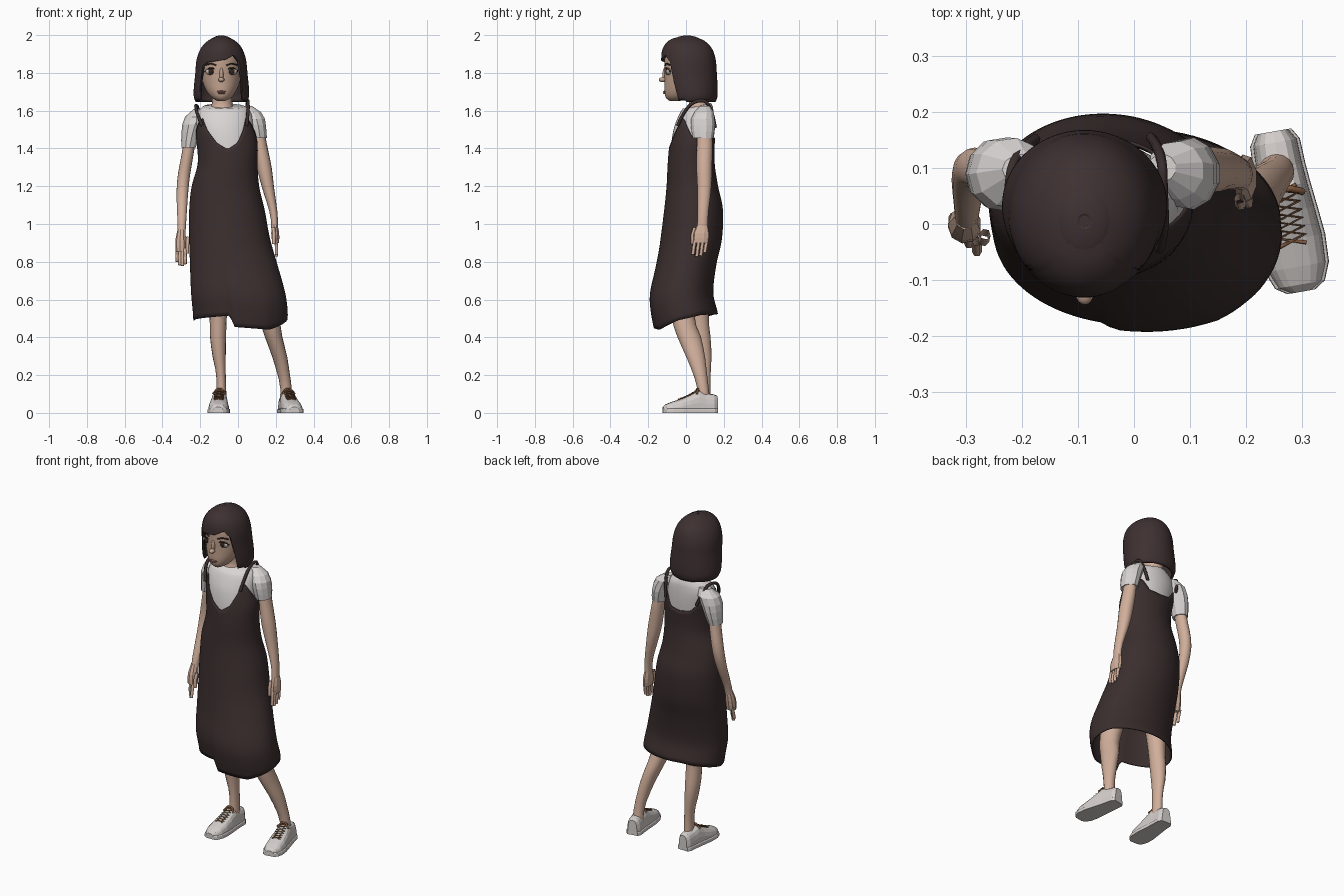
import bpy, math
from mathutils import Matrix, Vector

cube = bpy.data.objects.get("Cube")
if cube:
    bpy.data.objects.remove(cube, do_unlink=True)


def material(name, *rgb):
    m = bpy.data.materials.new(name)
    m.use_nodes = True
    m.diffuse_color = (*rgb, 1)
    m.node_tree.nodes["Principled BSDF"].inputs["Base Color"].default_value = (*rgb, 1)
    return m


HAIR = material("dark brown hair", .048, .03, .031)
DRESS = material("dark brown cloth", .043, .027, .027)
SKIN = material("skin", .64, .43, .33)
FACE = material("face skin", .53, .355, .265)
SHIRT = material("white cloth", .69, .66, .65)
SHOE = material("shoe white", .66, .62, .6)
LACE = material("brown lace", .24, .107, .048)
EYE = material("eye white", .5, .45, .41)
IRIS = material("dark iris", .03, .018, .013)
LIPS = material("lips", .36, .17, .14)


def sample(rows, z):
    """Smooth interpolation of rows keyed by their first value."""
    z = min(max(z, rows[0][0]), rows[-1][0])
    i = max(k for k in range(len(rows) - 1) if rows[k][0] <= z)
    a, b = rows[i], rows[i + 1]
    p, q = rows[max(i - 1, 0)], rows[min(i + 2, len(rows) - 1)]
    h = b[0] - a[0]
    t = (z - a[0]) / h
    out = []
    for k in range(1, len(a)):
        m0 = (b[k] - p[k]) / (b[0] - p[0]) * h
        m1 = (q[k] - a[k]) / (q[0] - a[0]) * h
        out.append((2*t**3 - 3*t*t + 1) * a[k] + (t**3 - 2*t*t + t) * m0
                   + (3*t*t - 2*t**3) * b[k] + (t**3 - t*t) * m1)
    return out


def lerp_keys(keys, v):
    for (a, x), (b, y) in zip(keys, keys[1:]):
        if v <= b:
            return x + (y - x) * max(0, v - a) / (b - a)
    return keys[-1][1]


def finish(name, verts, faces, mat, smooth=True):
    me = bpy.data.meshes.new(name)
    me.from_pydata(verts, [], faces)
    me.materials.append(mat)
    ob = bpy.data.objects.new(name, me)
    bpy.context.collection.objects.link(ob)
    if smooth:
        bpy.ops.object.select_all(action='DESELECT')
        bpy.context.view_layer.objects.active = ob
        ob.select_set(True)
        bpy.ops.object.shade_smooth_by_angle(angle=math.radians(50))
    return ob


def grid_faces(rings, cols, cap):
    faces = [(i*cols + j, i*cols + (j+1) % cols, (i+1)*cols + (j+1) % cols, (i+1)*cols + j)
             for i in range(rings - 1) for j in range(cols)]
    if cap:
        faces += [tuple(reversed(range(cols))), tuple(range((rings-1)*cols, rings*cols))]
    return faces


def shell(name, rows, mat, cols=16, steps=12, bottom=None, top=None, scale=None,
          smooth=True, thick=0):
    """Loft of ellipses; rows are (z, x min, x max, y min, y max)."""
    verts = []
    for i in range(steps + 1):
        for j in range(cols):
            d = 360 * j / cols - 180
            lo = bottom(d) if bottom else rows[0][0]
            hi = top(d) if top else rows[-1][0]
            z = lo + (hi - lo) * i / steps
            x0, x1, y0, y1 = sample(rows, z)
            s = scale(d, z) if scale else 1
            a = math.radians(d)
            verts.append(((x0+x1)/2 + s*(x1-x0)/2*math.cos(a),
                          (y0+y1)/2 + s*(y1-y0)/2*math.sin(a), z))
    ob = finish(name, verts, grid_faces(steps + 1, cols, not thick), mat, smooth)
    if thick:
        ob.modifiers.new("thickness", 'SOLIDIFY').thickness = thick
    return ob


def ball(name, loc, size, mat):
    bpy.ops.mesh.primitive_uv_sphere_add(segments=16, ring_count=10, location=loc)
    ob = bpy.context.object
    ob.name, ob.scale = name, size
    ob.data.materials.append(mat)
    bpy.ops.object.shade_smooth_by_angle()


def cord(name, pts, radius, mat, kind='POLY'):
    cu = bpy.data.curves.new(name, 'CURVE')
    cu.dimensions, cu.bevel_depth, cu.bevel_resolution = '3D', radius, 1
    sp = cu.splines.new('NURBS' if kind == 'NURBS' else 'POLY')
    sp.points.add(len(pts) - 1)
    for p, co in zip(sp.points, pts):
        p.co = (*co, 1)
    if kind == 'NURBS':
        sp.order_u, sp.use_endpoint_u = 3, True
    cu.materials.append(mat)
    bpy.context.collection.objects.link(bpy.data.objects.new(name, cu))


# Dress: body loft with scooped neckline, uneven hem and a front slit
SLIT = -101
dress_rows = [(.44, -.235, .255, -.155, .17), (.52, -.238, .262, -.17, .17),
              (.63, -.248, .25, -.18, .145), (.78, -.254, .21, -.155, .16),
              (.92, -.258, .17, -.135, .19), (1.08, -.258, .14, -.115, .195),
              (1.2, -.245, .112, -.103, .17), (1.32, -.213, .103, -.097, .152),
              (1.42, -.218, .104, -.088, .152), (1.5, -.226, .09, -.075, .158),
              (1.6, -.22, .07, -.04, .155)]
hem_keys = [(-180, .49), (SLIT - 1, .515), (SLIT + 4, .455), (-55, .44), (-15, .49),
            (30, .52), (110, .525), (180, .49)]
front_neck = [(0, 1.395), (20, 1.43), (38, 1.5), (50, 1.56), (58, 1.55), (90, 1.46)]
back_neck = [(0, 1.45), (25, 1.46), (45, 1.52), (55, 1.53), (90, 1.46)]


def neckline(d):
    return lerp_keys(front_neck if d < 0 else back_neck, abs(abs(d) - 90))


def skirt_flare(d, z):
    fade = min(max((.87 - z) / .3, 0), 1)
    return 1 + fade * lerp_keys([(SLIT - 1, 0), (SLIT + 2, .07), (-60, .12), (0, 0), (180, 0)], d)


shell("dress", dress_rows, DRESS, 90, 40, lambda d: lerp_keys(hem_keys, d), neckline,
      skirt_flare, thick=.006)
cord("right_strap", [(-.19, -.045, 1.52), (-.218, -.01, 1.585), (-.226, .05, 1.63),
                     (-.215, .125, 1.625), (-.175, .152, 1.51)], .009, DRESS, 'NURBS')
cord("left_strap", [(.045, -.045, 1.52), (.055, -.01, 1.6), (.052, .05, 1.655),
                    (.05, .13, 1.65), (.03, .155, 1.51)], .009, DRESS, 'NURBS')

# Shirt body and sleeves
shell("shirt_body", [(1.3, -.2, .09, -.08, .14), (1.4, -.208, .093, -.08, .142),
                     (1.5, -.217, .082, -.066, .148), (1.56, -.225, .078, -.045, .148),
                     (1.6, -.21, .065, -.025, .145), (1.63, -.175, .025, -.002, .14),
                     (1.64, -.15, -.01, .01, .132)], SHIRT, 32, 16,
      top=lambda d: 1.625 + .015 * math.sin(math.radians(d)))
shell("right_sleeve", [(1.405, -.3, -.222, .04, .135), (1.47, -.3, -.2, .03, .15),
                       (1.54, -.292, -.17, .022, .155), (1.58, -.272, -.15, .035, .15),
                       (1.608, -.235, -.16, .07, .125)], SHIRT, 11, 5, smooth=False)
shell("left_sleeve", [(1.455, .065, .155, .035, .145), (1.52, .05, .15, .025, .155),
                      (1.57, .03, .14, .03, .15), (1.6, .02, .115, .05, .145),
                      (1.625, .025, .075, .075, .125)], SHIRT, 11, 5, smooth=False)

# Arms and legs
shell("right_arm", [(.95, -.32, -.278, -.012, .033), (1.0, -.32, -.275, 0, .045),
                    (1.15, -.325, -.265, .05, .11), (1.25, -.32, -.255, .065, .135),
                    (1.4, -.293, -.23, .055, .13), (1.5, -.28, -.215, .055, .125)], SKIN)
shell("left_arm", [(.98, .176, .212, .058, .115), (1.05, .17, .21, .062, .118),
                   (1.2, .125, .19, .06, .135), (1.3, .1, .178, .055, .138),
                   (1.45, .08, .148, .058, .14), (1.52, .075, .14, .06, .13)], SKIN)
shell("right_leg", [(.06, -.115, -.06, .06, .13), (.2, -.115, -.065, .06, .13),
                    (.3, -.135, -.065, .045, .135), (.4, -.148, -.063, .03, .13),
                    (.5, -.15, -.06, .02, .12), (.75, -.18, -.04, -.02, .13)], SKIN)
shell("left_leg", [(.06, .22, .285, .065, .13), (.13, .225, .285, .06, .12),
                   (.2, .21, .275, .04, .112), (.3, .18, .26, 0, .1),
                   (.4, .143, .235, -.045, .08), (.5, .11, .22, -.075, .045),
                   (.75, .03, .17, -.1, .06)], SKIN)

# Hands: palm, four fingers and thumb
shell("right_palm", [(.855, -.33, -.272, -.035, .02), (.91, -.332, -.272, -.032, .03),
                     (.97, -.32, -.28, -.01, .035)], SKIN, 9, 4, smooth=False)
shell("left_palm", [(.9, .182, .218, .04, .12), (.945, .176, .22, .038, .125),
                    (1.0, .178, .21, .06, .115)], SKIN, 9, 4, smooth=False)
hands = {"right": (Vector((-.322, .012, .87)), Vector((.014, -.014, 0)), (0, -.012), (-.268, -.03)),
         "left": (Vector((.2, .112, .92)), Vector((0, -.021, 0)), (.004, -.008), (.19, .034))}
for side, (start, step, lean, thumb) in hands.items():
    for k in range(4):
        p = start + step * k
        length = (.07, .088, .092, .082)[k]
        cord(f"{side}_finger_{k + 1}", [p, p + Vector((*lean, -length * .55)),
             p + Vector((lean[0], lean[1] * 1.6, -length))], .009, SKIN)
    cord(f"{side}_thumb", [(thumb[0] * .99, thumb[1] + .012, start.z + .06),
                           (*thumb, start.z + .02), (*thumb, start.z - .025)], .01, SKIN)

# Neck and head
shell("neck", [(1.58, -.155, -.015, .0, .13), (1.64, -.138, -.03, .015, .12),
               (1.72, -.14, -.03, .0, .12)], SKIN)
shell("head", [(1.652, -.11, -.066, -.088, -.03), (1.665, -.135, -.04, -.105, .02),
               (1.7, -.165, -.012, -.114, .07), (1.74, -.184, .006, -.114, .11),
               (1.79, -.194, .015, -.114, .135), (1.84, -.195, .015, -.115, .14),
               (1.89, -.188, .008, -.11, .135), (1.95, -.155, -.025, -.07, .1)], FACE, 32, 20)
ball("nose_bridge", (-.088, -.111, 1.79), (.011, .014, .038), FACE)
ball("nose_tip", (-.088, -.124, 1.764), (.016, .02, .013), FACE)
ball("upper_lip", (-.088, -.112, 1.701), (.024, .009, .005), LIPS)
ball("lower_lip", (-.088, -.111, 1.693), (.019, .01, .006), LIPS)
for side, s in (("right", -1), ("left", 1)):
    x = -.088 + s * .055
    ball(f"{side}_eyeball", (x, -.092, 1.807), (.029, .014, .018), EYE)
    ball(f"{side}_iris", (x, -.1, 1.807), (.016, .009, .016), IRIS)
    cord(f"{side}_eyelid", [(x - s * .03, -.101, 1.808), (x - s * .012, -.106, 1.825),
                            (x + s * .012, -.1, 1.824), (x + s * .032, -.084, 1.807)], .0035, IRIS)
    cord(f"{side}_eyebrow", [(x - s * .028, -.112, 1.84), (x, -.104, 1.85),
                             (x + s * .03, -.085, 1.842)], .004, HAIR)
    ball(f"{side}_ear", (-.09 + s * .108, .0, 1.775), (.012, .022, .032), FACE)


# Bob hair with a swept fringe
def hair_edge(d):
    off = d + 90
    if abs(off) < 54:
        fringe = lerp_keys([(-54, 1.83), (-35, 1.855), (10, 1.87), (32, 1.895), (54, 1.84)], off)
        return fringe if abs(off) < 47 else 1.655 + (fringe - 1.655) * (54 - abs(off)) / 7
    return 1.645 if abs(off) > 75 else 1.655


shell("hair", [(1.64, -.222, .045, -.085, .155), (1.68, -.235, .059, -.1, .167),
               (1.8, -.226, .05, -.124, .163), (1.88, -.217, .04, -.131, .155),
               (1.94, -.19, .015, -.118, .13), (1.98, -.145, -.03, -.075, .08),
               (1.998, -.098, -.078, -.005, .015)], HAIR, 100, 28, hair_edge, thick=.014)
ball("hair_crown", (-.088, .005, 1.97), (.055, .07, .028), HAIR)

# Shoes: stations along the foot are (y, half width, height)
upper = [(-.145, .02, .032), (-.132, .04, .045), (-.1, .053, .058), (-.05, .055, .074),
         (0, .05, .096), (.045, .045, .118), (.08, .042, .104), (.125, .04, .098), (.145, .028, .09)]


def shoe(side, x, y, turn):
    place = Matrix.Translation((x, y, 0)) @ Matrix.Rotation(math.radians(turn), 4, 'Z')
    for part, stations, power in (("shoe_upper", upper, .65),
                                  ("shoe_sole", [(v, w + .005, .024) for v, w, h in upper], .25)):
        verts, n = [], 10
        for v, w, h in stations:
            for k in range(n + 1):
                a = math.pi * k / n
                c = math.cos(a)
                verts.append((math.copysign(w * abs(c) ** power, c), v,
                              h * max(math.sin(a), 0) ** power))
        faces = [tuple(reversed(f)) for f in grid_faces(len(stations), n + 1, True)]
        finish(f"{side}_{part}", verts, faces, SHOE, False).matrix_world = place
    for s in (-1, 1):
        pts = []
        for k in range(8):
            v = .045 - k * .015
            pts.append(place @ Vector((s * (-1) ** k * .024, v, sample(upper, v)[1] + .001)))
        cord(f"{side}_lace_{'a' if s < 0 else 'b'}", pts, .0035, LACE)
    cord(f"{side}_lace_bow", [place @ Vector(p) for p in
         ((-.034, .03, .1), (-.012, .04, .126), (.012, .04, .126), (.034, .03, .1))], .006, LACE)


shoe("right", -.1, .022, -2)
shoe("left", .273, .022, 10)
